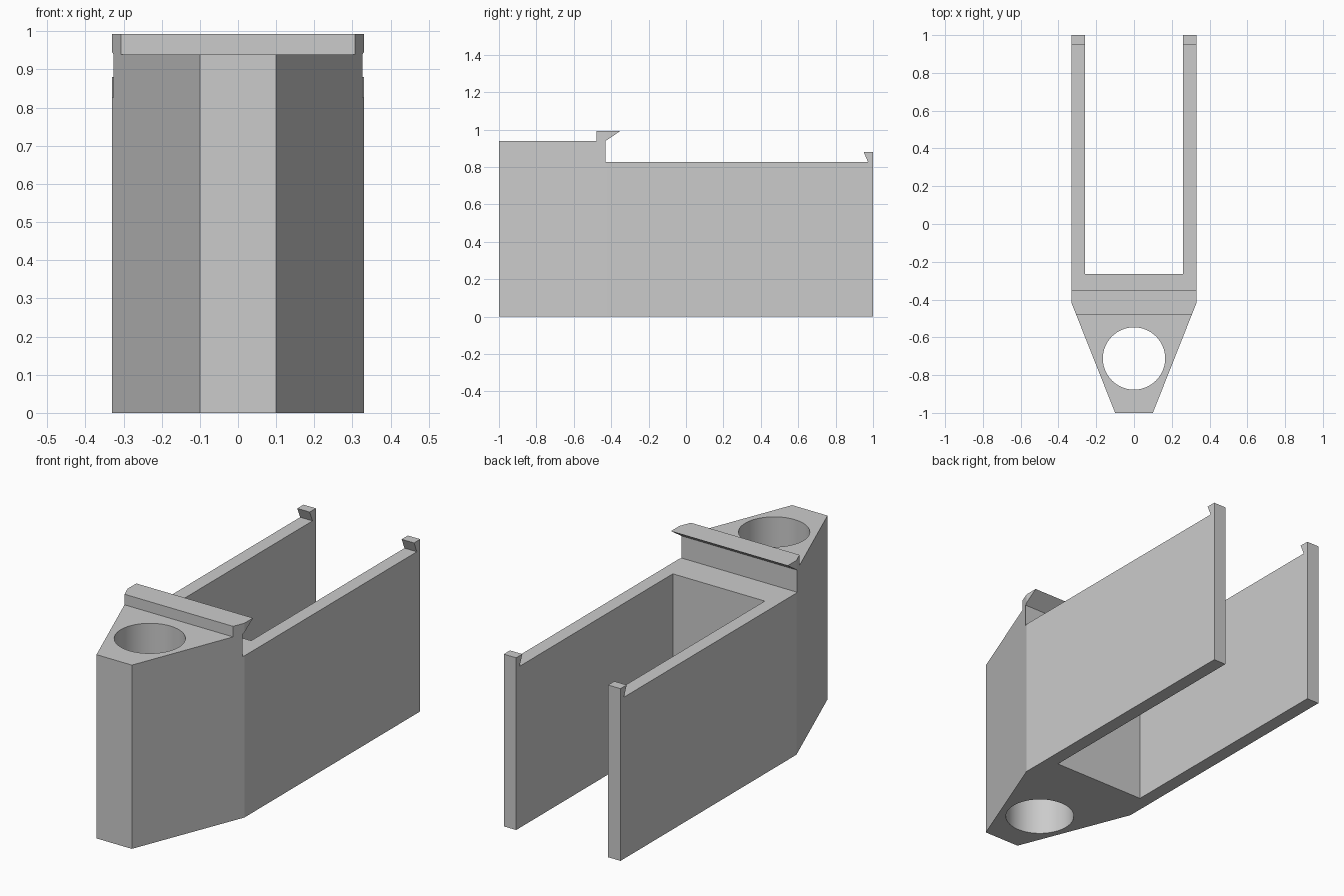
import bpy
import bmesh
from mathutils import Matrix, Vector

default = bpy.data.objects.get("Cube")
if default:
    bpy.data.objects.remove(default, do_unlink=True)

grey = bpy.data.materials.new("light grey")
grey.use_nodes = True
grey.diffuse_color = (0.6, 0.6, 0.6, 1)
grey.node_tree.nodes["Principled BSDF"].inputs["Base Color"].default_value = (0.6, 0.6, 0.6, 1)


def make_object(name, bm):
    bmesh.ops.recalc_face_normals(bm, faces=bm.faces)
    mesh = bpy.data.meshes.new(name)
    bm.to_mesh(mesh)
    bm.free()
    mesh.materials.append(grey)
    obj = bpy.data.objects.new(name, mesh)
    bpy.context.collection.objects.link(obj)
    return obj


def prism(name, points, direction):
    """Extrude a closed outline of 3D points along a vector."""
    bm = bmesh.new()
    face = bm.faces.new([bm.verts.new(p) for p in points])
    extruded = bmesh.ops.extrude_face_region(bm, geom=[face])["geom"]
    verts = [v for v in extruded if isinstance(v, bmesh.types.BMVert)]
    bmesh.ops.translate(bm, verts=verts, vec=Vector(direction))
    return make_object(name, bm)


def cut(obj, cutter, operation):
    """Apply a boolean and remove the cutter."""
    mod = obj.modifiers.new("cut", "BOOLEAN")
    mod.operation = operation
    mod.solver = "EXACT"
    mod.object = cutter
    cutter.hide_render = True
    bpy.context.view_layer.objects.active = obj
    bpy.ops.object.modifier_apply(modifier=mod.name)
    bpy.data.objects.remove(cutter, do_unlink=True)


# Plan outline: tapered nose, then two parallel arms
half_plan = [(0.1, -1), (0.33, -0.42), (0.33, 1), (0.26, 1), (0.26, -0.265)]
plan = half_plan + [(-x, y) for x, y in reversed(half_plan)]
bracket = prism("bracket_body", [(x, y, 0) for x, y in plan], (0, 0, 1.2))

# Side profile: nose top, overhanging lip, arm tops and end hooks
side = [(-1.1, -0.1), (-1.1, 0.939), (-0.478, 0.939), (-0.478, 0.993),
        (-0.35, 0.993), (-0.43, 0.939), (-0.43, 0.826), (0.973, 0.826),
        (0.95, 0.88), (1.1, 0.88), (1.1, -0.1)]
profile = prism("side_profile_cutter", [(-0.5, y, z) for y, z in side], (1, 0, 0))
cut(bracket, profile, "INTERSECT")

# Round hole through the nose
bm = bmesh.new()
bmesh.ops.create_cone(bm, cap_ends=True, segments=64, radius1=0.165, radius2=0.165,
                      depth=3, matrix=Matrix.Translation((0, -0.712, 0.5)))
cut(bracket, make_object("hole_cutter", bm), "DIFFERENCE")

# Smooth hole wall, sharp edges elsewhere
bpy.ops.object.select_all(action="DESELECT")
bracket.select_set(True)
bpy.context.view_layer.objects.active = bracket
bpy.ops.object.shade_smooth_by_angle(angle=0.35)
